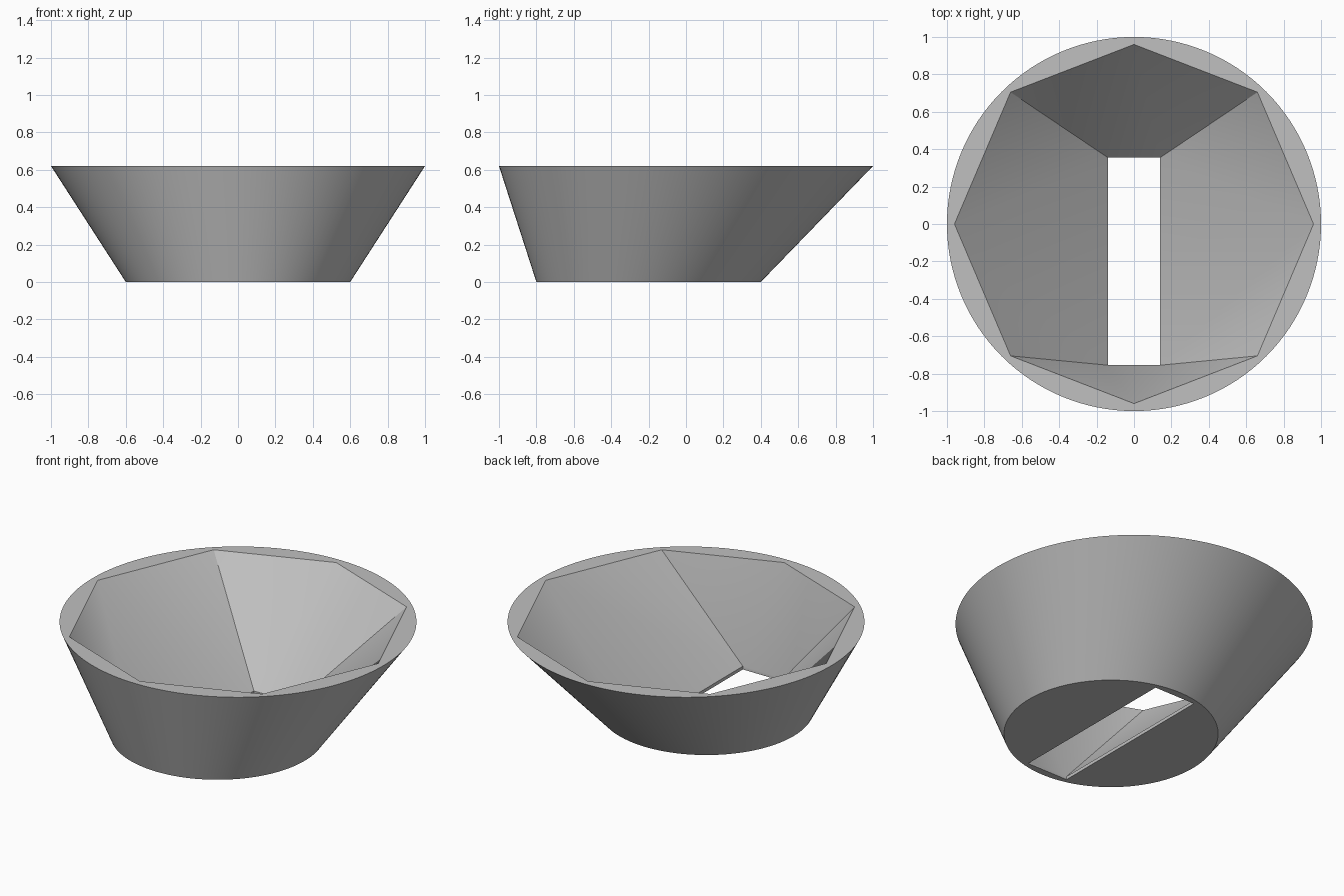
import bpy, bmesh, math

cube = bpy.data.objects.get("Cube")
if cube:
    bpy.data.objects.remove(cube, do_unlink=True)

HEIGHT, LIP, SEGMENTS = 0.62, 0.02, 128

# Plain grey material
grey = bpy.data.materials.new("plain grey")
grey.use_nodes = True
grey.diffuse_color = (0.53, 0.53, 0.53, 1)
grey.node_tree.nodes["Principled BSDF"].inputs["Base Color"].default_value = grey.diffuse_color

bm = bmesh.new()


def ring(points, z):
    """Closed loop of vertices at one height."""
    return [bm.verts.new((x, y, z)) for x, y in points]


def circle(radius, cy):
    step = math.tau / SEGMENTS
    return [(radius * math.cos(i * step), cy + radius * math.sin(i * step)) for i in range(SEGMENTS)]


def wall(low, high):
    """Quads between two loops of equal length."""
    for i in range(len(low)):
        j = (i + 1) % len(low)
        bm.faces.new((low[i], low[j], high[j], high[i]))


def flat_ring(outer, inner, up):
    """Flat face between an outer loop and a hole."""
    edges = []
    for loop in (outer, inner):
        for a, b in zip(loop, loop[1:] + loop[:1]):
            edges.append(bm.edges.get((a, b)) or bm.edges.new((a, b)))
    bmesh.ops.triangle_fill(bm, use_beauty=True, edges=edges, normal=(0, 0, up))


# Slanted outer wall, with the base offset towards the front
base = ring(circle(0.6, -0.2), 0)
rim = ring(circle(1.0, 0), HEIGHT)
wall(base, rim)

# Slot with a short upright lip
slot_points = [(0.14, 0.355), (-0.14, 0.355), (-0.14, -0.755), (0.14, -0.755)]
slot_low = ring(slot_points, 0)
slot_high = ring(slot_points, LIP)
wall(slot_low, slot_high)

# Eight-sided mouth tapering to the four-cornered slot
a, d = 0.96, 0.66
e = 0.705
mouth = ring([(a, 0), (d, e), (0, a), (-d, e), (-a, 0), (-d, -e), (0, -a), (d, -e)], HEIGHT)
for q in range(4):
    corner, following = slot_high[q], slot_high[(q + 1) % 4]
    start, middle, end = (mouth[(2 * q + k) % 8] for k in range(3))
    bm.faces.new((start, middle, corner))
    bm.faces.new((middle, end, corner))
    bm.faces.new((end, following, corner))

# Flat rim and underside
flat_ring(rim, mouth, 1)
flat_ring(base, slot_low, -1)
bmesh.ops.recalc_face_normals(bm, faces=bm.faces[:])

mesh = bpy.data.meshes.new("funnel_bowl")
bm.to_mesh(mesh)
bm.free()
mesh.materials.append(grey)
bowl = bpy.data.objects.new("funnel_bowl", mesh)
bpy.context.collection.objects.link(bowl)

bpy.ops.object.select_all(action='DESELECT')
bowl.select_set(True)
bpy.context.view_layer.objects.active = bowl
bpy.ops.object.shade_smooth_by_angle(angle=math.radians(30))
